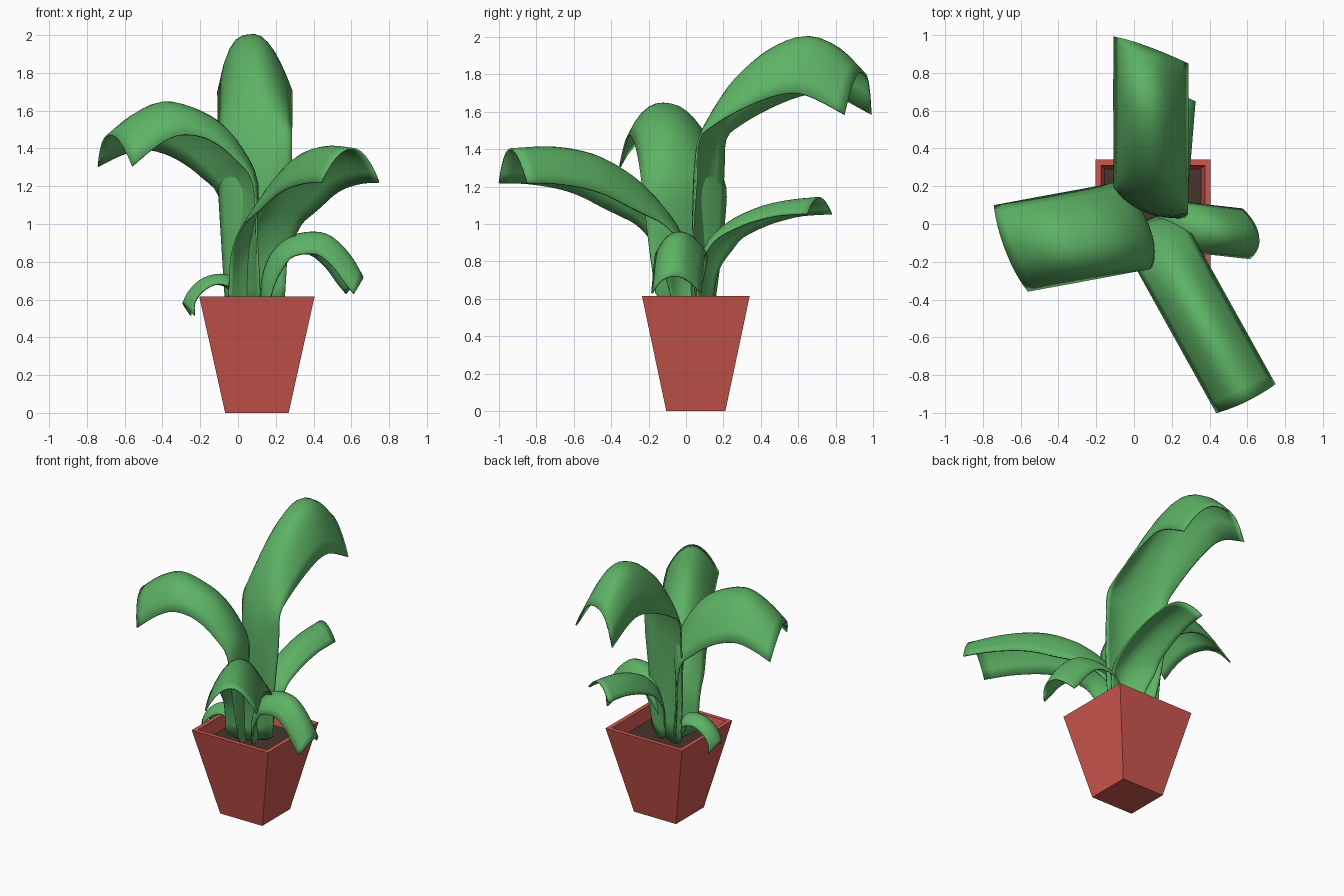
import bpy
from math import pi, sin
from mathutils import Vector


def material(name, rgb):
    m = bpy.data.materials.new(name)
    m.diffuse_color = (*rgb, 1)
    return m


GREEN = material("leaf_green", (0.11, 0.45, 0.13))
CLAY = material("clay", (0.62, 0.095, 0.078))
EARTH = material("earth", (0.065, 0.035, 0.028))


def mesh_object(name, verts, faces, mat):
    me = bpy.data.meshes.new(name)
    me.from_pydata(verts, [], faces)
    me.materials.append(mat)
    ob = bpy.data.objects.new(name, me)
    bpy.context.collection.objects.link(ob)
    return ob


def rect_loft(name, rings, mat, cx=0.10, cy=0.0525):
    """Stack of rectangles (half x, half y, z), closed at both ends."""
    verts = [(cx + sx * hx, cy + sy * hy, z) for hx, hy, z in rings
             for sx, sy in ((-1, -1), (1, -1), (1, 1), (-1, 1))]
    faces = [(3, 2, 1, 0)]
    for k in range(len(rings) - 1):
        for i in range(4):
            j = (i + 1) % 4
            faces.append((4 * k + i, 4 * k + j, 4 * k + 4 + j, 4 * k + 4 + i))
    n = 4 * len(rings) - 4
    faces.append((n, n + 1, n + 2, n + 3))
    return mesh_object(name, verts, faces, mat)


def smooth_path(pts, steps=3):
    """Catmull-Rom through the stations."""
    p = [Vector(q) for q in pts]
    p = [2 * p[0] - p[1]] + p + [2 * p[-1] - p[-2]]
    out = []
    for i in range(1, len(p) - 2):
        a, b, c, d = p[i - 1:i + 3]
        for k in range(steps):
            t = k / steps
            out.append(0.5 * (2 * b + (c - a) * t + (2 * a - 5 * b + 4 * c - d) * t * t
                              + (3 * b - a - 3 * c + d) * t ** 3))
    return out + [p[-2]]


def leaf(name, origin, out, side, stations, tilt=0.0, power=(2, 2), n=12):
    """Arched strip; station = ridge reach, ridge z, edge reach, edge z, width."""
    o, u, w = Vector((*origin, 0)), Vector((*out, 0)), Vector((*side, 0))
    rows = smooth_path(stations)
    verts, faces = [], []
    for i, (r, z, er, ez, wid) in enumerate(rows):
        roll = tilt * sin(pi * i / (len(rows) - 1))
        for k in range(n + 1):
            s = 2 * k / n - 1
            b = abs(s) ** power[s > 0]
            q = o + u * (r + (er - r) * b) + w * (s * wid)
            q.z = z + (ez - z) * b + roll * s
            verts.append(q)
    for i in range(len(rows) - 1):
        for k in range(n):
            a = i * (n + 1) + k
            faces.append((a, a + 1, a + n + 2, a + n + 1))
    ob = mesh_object(name, verts, faces, GREEN)
    mod = ob.modifiers.new("thickness", 'SOLIDIFY')
    mod.thickness = 0.01
    mod.offset = 0
    bpy.ops.object.select_all(action='DESELECT')
    ob.select_set(True)
    bpy.context.view_layer.objects.active = ob
    bpy.ops.object.shade_smooth_by_angle(angle=0.8)


# Square tapered pot with hollow top, and the soil inside it
rect_loft("pot", [(0.168, 0.158, 0), (0.305, 0.288, 0.615),
                  (0.275, 0.258, 0.615), (0.25, 0.235, 0.50)], CLAY)
rect_loft("soil", [(0.248, 0.233, 0.495), (0.255, 0.24, 0.525)], EARTH)

# Tall leaf reaching back
leaf("back_leaf", (0.09, 0), (0, 1), (0.195, -0.072), [
    (.08, .52, .10, .58, .80), (.06, .90, .10, .90, .90), (.06, 1.25, .13, 1.25, 1),
    (.10, 1.47, .14, 1.45, 1), (.20, 1.68, .22, 1.53, 1), (.32, 1.83, .38, 1.62, 1),
    (.48, 1.95, .53, 1.68, 1), (.65, 2.0, .65, 1.70, 1), (.80, 1.94, .76, 1.67, 1),
    (.93, 1.81, .92, 1.585, 1)], power=(3.5, 1.8))

# Broad leaf reaching left
leaf("left_leaf", (0.05, 0), (-0.98, -0.18), (0.09, -0.225), [
    (.00, .52, .00, .63, .72), (.00, .90, .03, .90, .88), (-.02, 1.2, .06, 1.18, 1),
    (.06, 1.39, .15, 1.29, 1), (.18, 1.53, .25, 1.37, 1), (.33, 1.61, .36, 1.42, 1),
    (.47, 1.64, .48, 1.43, 1), (.61, 1.58, .60, 1.38, 1), (.745, 1.47, .715, 1.305, 1)],
    tilt=0.05, power=(2, 2.6))

# Long leaf reaching front right
leaf("front_leaf", (0.07, 0.015), (0.486, -0.874), (0.153, 0.075), [
    (.00, .52, .02, .58, .85), (.02, .80, .06, .80, .90), (.08, .97, .15, .92, 1),
    (.16, 1.08, .24, 1.0, 1), (.246, 1.17, .34, 1.045, 1), (.36, 1.26, .446, 1.09, 1),
    (.53, 1.35, .58, 1.15, 1), (.70, 1.395, .72, 1.19, 1), (.875, 1.41, .90, 1.215, 1),
    (1.09, 1.40, 1.075, 1.22, 1)])

# Slim lower leaf reaching back
leaf("lower_back_leaf", (0.14, 0), (0.08, 1), (0.125, -0.065), [
    (.09, .52, .10, .58, .60), (.09, .75, .12, .75, .80), (.12, .88, .18, .86, 1),
    (.18, .96, .24, .93, 1), (.27, 1.03, .36, .99, 1), (.42, 1.095, .45, 1.02, 1),
    (.56, 1.125, .56, 1.045, 1), (.71, 1.14, .715, 1.055, 1)])

# Short drooping leaf on the right
leaf("right_leaf", (0.13, 0), (0.985, -0.11), (0.02, -0.13), [
    (.00, .52, .02, .56, .50), (.00, .70, .05, .68, .70), (.05, .84, .10, .78, .9),
    (.15, .93, .15, .83, 1), (.27, .955, .27, .84, 1), (.37, .93, .36, .77, 1),
    (.47, .83, .42, .69, 1), (.535, .72, .47, .63, 1)], power=(2, 2.4))

# Smallest leaf, curling over the left rim
leaf("small_left_leaf", (0.06, 0.04), (-1, -0.05), (0.01, -0.08), [
    (.02, .52, .03, .54, .50), (.05, .65, .07, .62, .80), (.10, .72, .12, .67, 1),
    (.18, .73, .19, .68, 1), (.26, .70, .26, .64, 1), (.32, .64, .30, .58, 1),
    (.35, .58, .30, .515, 1)])
